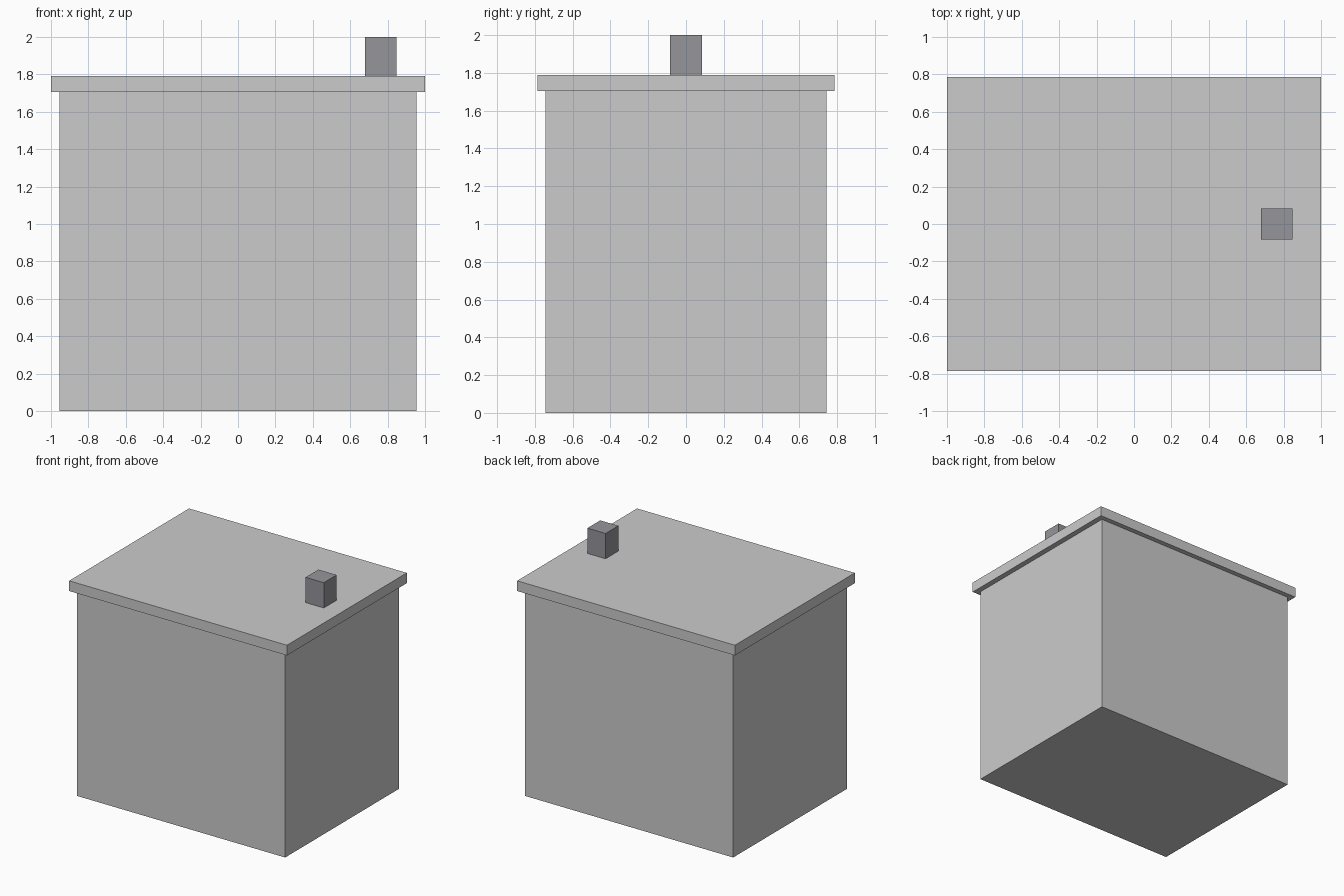
import bpy

if "Cube" in bpy.data.objects:
    bpy.data.objects.remove(bpy.data.objects["Cube"])


def box(name, x, y, z):
    """Axis-aligned box from (min, max) ranges."""
    bpy.ops.mesh.primitive_cube_add(size=1, location=[(a + b) / 2 for a, b in (x, y, z)])
    ob = bpy.context.object
    ob.name = name
    ob.scale = [b - a for a, b in (x, y, z)]
    bpy.ops.object.transform_apply(location=False, rotation=False, scale=True)
    return ob


WALL_TOP, ROOF_TOP = 1.705, 1.79

# Main building block
box("walls", (-0.955, 0.955), (-0.745, 0.745), (0, WALL_TOP))

# Overhanging flat roof slab
box("roof_slab", (-1, 1), (-0.786, 0.786), (WALL_TOP, ROOF_TOP))

# Dark chimney near the right edge
chimney = box("chimney", (0.68, 0.847), (-0.084, 0.084), (ROOF_TOP, 2))
dark = bpy.data.materials.new("dark_grey")
dark.diffuse_color = (0.3, 0.3, 0.33, 1)
dark.use_nodes = True
dark.node_tree.nodes["Principled BSDF"].inputs["Base Color"].default_value = dark.diffuse_color
chimney.data.materials.append(dark)
